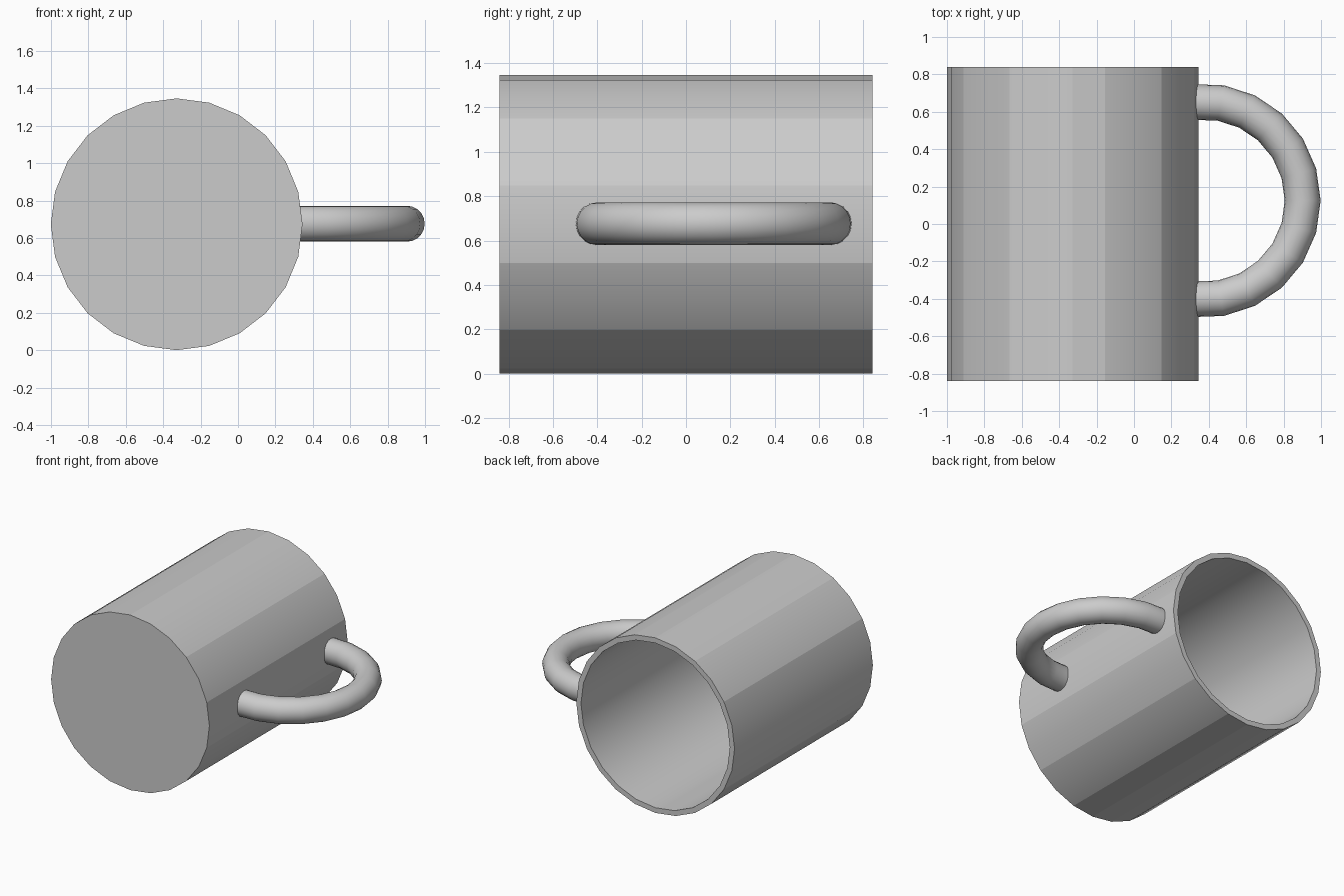
import bpy, bmesh, math
from mathutils import Vector

cube = bpy.data.objects.get("Cube")
if cube:
    bpy.data.objects.remove(cube, do_unlink=True)

grey = bpy.data.materials.new("plain grey")
grey.use_nodes = True
colour = (0.6, 0.6, 0.6, 1)
grey.diffuse_color = colour
grey.node_tree.nodes["Principled BSDF"].inputs["Base Color"].default_value = colour

AXIS = Vector((-0.328, 0, 0.673))
RADIUS, WALL, HALF = 0.673, 0.04, 0.84


def ring(bm, centre, u, v, radius, sides):
    angles = [math.tau * k / sides for k in range(sides)]
    return [bm.verts.new(centre + radius * (u * math.cos(a) + v * math.sin(a))) for a in angles]


def bridge(bm, a, b):
    n = len(a)
    return [bm.faces.new((a[k], a[(k + 1) % n], b[(k + 1) % n], b[k])) for k in range(n)]


def finish(bm, name):
    bmesh.ops.recalc_face_normals(bm, faces=bm.faces)
    for f in bm.faces:
        f.smooth = True
    mesh = bpy.data.meshes.new(name)
    bm.to_mesh(mesh)
    bm.free()
    mesh.materials.append(grey)
    obj = bpy.data.objects.new(name, mesh)
    bpy.context.collection.objects.link(obj)
    return obj


# Mug body lying on its side, base at the front and mouth at the back
bm = bmesh.new()
SIDES = 24
profile = [(RADIUS, -HALF), (RADIUS, HALF), (RADIUS - WALL, HALF), (RADIUS - WALL, WALL - HALF)]
rings = [ring(bm, AXIS + Vector((0, y, 0)), Vector((1, 0, 0)), Vector((0, 0, 1)), r, SIDES)
         for r, y in profile]
for a, b in zip(rings, rings[1:]):
    bridge(bm, a, b)
bm.faces.new(rings[0])
bm.faces.new(rings[-1])

# Crisp rims, and crisp long edges between pairs of outer facets
for loop in rings:
    for k in range(SIDES):
        bm.edges.get((loop[k], loop[(k + 1) % SIDES])).smooth = False
for k in range(SIDES):
    on_handle_side = math.cos(math.tau * k / SIDES) > 0.01
    if (k % 2 == 1) == on_handle_side:
        bm.edges.get((rings[0][k], rings[1][k])).smooth = False
finish(bm, "mug_body")

# Handle: a round tube swept along an arc into the wall
bm = bmesh.new()
centre, sweep, tube = Vector((0.372, 0.125, 0.676)), 0.53, 0.096
rings = []
for step in range(-6, 7):
    a = math.radians(16 * step)
    out = Vector((math.cos(a), math.sin(a), 0))
    rings.append(ring(bm, centre + out * sweep, out, Vector((0, 0, 1)), tube, 20))
for a, b in zip(rings, rings[1:]):
    bridge(bm, a, b)
for end in (rings[0], rings[-1]):
    bm.faces.new(end)
    for k in range(len(end)):
        bm.edges.get((end[k], end[(k + 1) % len(end)])).smooth = False
finish(bm, "handle")
